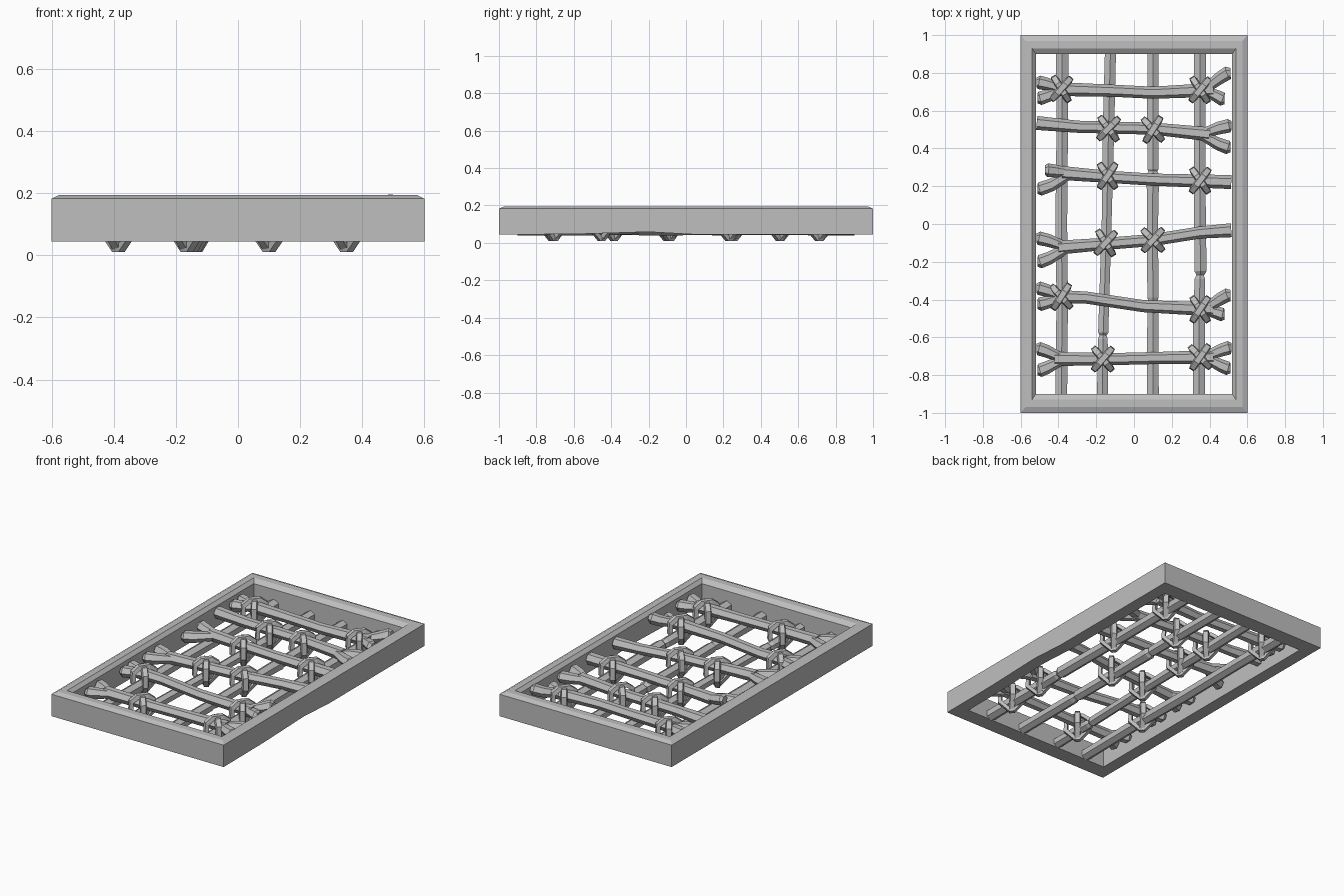
import bpy, bmesh, math, random
from mathutils import Vector

if "Cube" in bpy.data.objects:
    bpy.data.objects.remove(bpy.data.objects["Cube"])

random.seed(4)
grey = bpy.data.materials.new("weathered grey")
grey.diffuse_color = (0.52, 0.52, 0.52, 1)
grey.use_nodes = True
grey.node_tree.nodes["Principled BSDF"].inputs["Base Color"].default_value = grey.diffuse_color


def finish(bm, name):
    bmesh.ops.recalc_face_normals(bm, faces=bm.faces)
    mesh = bpy.data.meshes.new(name)
    bm.to_mesh(mesh)
    bm.free()
    mesh.materials.append(grey)
    obj = bpy.data.objects.new(name, mesh)
    bpy.context.collection.objects.link(obj)
    return obj


def bridge(bm, a, b):
    n = len(a)
    for i in range(n):
        bm.faces.new((a[i], a[(i + 1) % n], b[(i + 1) % n], b[i]))


def stick(name, pts, turn=0.0, sides=6):
    """Faceted branch through points (x, y, z, radius), capped at both ends."""
    bm = bmesh.new()
    rings = []
    for i, p in enumerate(pts):
        a, b = pts[max(i - 1, 0)], pts[min(i + 1, len(pts) - 1)]
        t = (Vector(b[:3]) - Vector(a[:3])).normalized()
        side = t.cross(Vector((0, 0, 1))).normalized()
        up = side.cross(t)
        ring = []
        for k in range(sides):
            ang = turn + math.tau * k / sides
            off = side * math.cos(ang) + up * math.sin(ang)
            ring.append(bm.verts.new(Vector(p[:3]) + off * p[3]))
        rings.append(ring)
    for a, b in zip(rings, rings[1:]):
        bridge(bm, a, b)
    bm.faces.new(rings[0])
    bm.faces.new(rings[-1])
    return finish(bm, name)


def knot(name, x, y):
    """Two crossing flat bands looped diagonally round both sticks."""
    bm = bmesh.new()
    loop = [(0.03, 0.178), (0.067, 0.15), (0.07, 0.085), (0.012, 0.026),
            (-0.012, 0.026), (-0.07, 0.085), (-0.067, 0.15), (-0.03, 0.178)]
    for sign in (1, -1):
        ang = sign * math.radians(52) + random.uniform(-0.12, 0.12)
        d = Vector((math.cos(ang), math.sin(ang), 0))
        w = Vector((-d.y, d.x, 0)) * 0.02
        lift = 0.004 * sign
        rings = []
        for s, z in loop:
            c = Vector((x, y, z + lift)) + d * s
            out = (d * s + Vector((0, 0, z - 0.1))).normalized()
            rings.append([bm.verts.new(c + w - out * 0.012),
                          bm.verts.new(c + w * 0.7 + out * 0.012),
                          bm.verts.new(c - w * 0.7 + out * 0.012),
                          bm.verts.new(c - w - out * 0.012)])
        for i, r in enumerate(rings):
            bridge(bm, r, rings[(i + 1) % len(rings)])
    return finish(bm, name)


# Frame: chamfered profile swept round a rectangle, right rail worn underneath
profile = [(0, 0, 0.045), (0, 0, 0.183), (0.025, 0.03, 0.195),
           (0.06, 0.07, 0.195), (0.08, 0.1, 0.175), (0.08, 0.1, 0.045)]
stations = [(-1, -1, 0), (1, -1, 0), (1, -0.6, 0.002), (1, -0.2, 0.014),
            (1, 0.05, 0), (1, 1, 0), (-1, 1, 0)]
bm = bmesh.new()
sections = []
for sx, sy, worn in stations:
    sec = []
    for ax, ay, z in profile:
        y = sy * (1 - ay) if abs(sy) == 1 else sy
        sec.append(bm.verts.new((sx * (0.6 - ax), y, z + (worn if z < 0.1 else 0))))
    sections.append(sec)
for i, sec in enumerate(sections):
    bridge(bm, sec, sections[(i + 1) % len(sections)])
finish(bm, "frame")

# Long sticks, lower layer, with pinched breaks
Z = 0.077
long_sticks = {
    "left": [[(-0.38, 0.9, 0.038), (-0.38, 0.5, 0.035), (-0.385, 0.0, 0.036),
              (-0.38, -0.4, 0.035), (-0.385, -0.9, 0.036)]],
    "mid_left": [[(-0.125, 0.9, 0.034), (-0.135, 0.5, 0.035), (-0.145, 0.0, 0.03),
                  (-0.163, -0.575, 0.031), (-0.164, -0.59, 0.02)],
                 [(-0.164, -0.585, 0.02), (-0.165, -0.61, 0.03), (-0.167, -0.9, 0.033)]],
    "mid_right": [[(0.1, 0.9, 0.034), (0.1, 0.5, 0.035), (0.1, 0.29, 0.033), (0.1, 0.275, 0.025)],
                  [(0.1, 0.285, 0.025), (0.1, 0.26, 0.038), (0.098, 0.0, 0.034),
                   (0.1, -0.39, 0.034), (0.1, -0.41, 0.027), (0.1, -0.44, 0.034),
                   (0.1, -0.9, 0.036)]],
    "right": [[(0.35, 0.9, 0.036), (0.347, 0.3, 0.035), (0.352, -0.25, 0.037), (0.351, -0.27, 0.023)],
              [(0.35, -0.265, 0.02), (0.349, -0.29, 0.032), (0.345, -0.5, 0.037), (0.345, -0.9, 0.037)]],
}
for name, pieces in long_sticks.items():
    for i, piece in enumerate(pieces):
        stick(f"long_stick_{name}_{i}", [(x, y, Z, r) for x, y, r in piece], math.pi / 6)

# Cross sticks, upper layer: middle run, then the forked tips at either end
H = 0.135
rows = [
    ([(-0.42, 0.715), (-0.1, 0.705), (0.1, 0.695), (0.42, 0.71)],
     [(-0.515, 0.75, H), (-0.51, 0.665, H), (0.51, 0.8, 0.165), (0.48, 0.66, H)]),
    ([(-0.515, 0.535), (-0.3, 0.515), (0.1, 0.505), (0.4, 0.475)],
     [(0.515, 0.52, H), (0.51, 0.405, H)]),
    ([(-0.38, 0.27), (-0.14, 0.25), (0.1, 0.235), (0.515, 0.222)],
     [(-0.47, 0.285, 0.16), (-0.51, 0.185, 0.12)]),
    ([(-0.4, -0.125), (-0.15, -0.105), (0.1, -0.085), (0.35, -0.045), (0.515, -0.033)],
     [(-0.515, -0.075, H), (-0.51, -0.2, H)]),
    ([(-0.42, -0.385), (-0.25, -0.39), (0.05, -0.435), (0.42, -0.452)],
     [(-0.515, -0.34, H), (-0.51, -0.425, H), (0.51, -0.375, 0.165), (0.48, -0.48, H)]),
    ([(-0.42, -0.715), (-0.1, -0.715), (0.1, -0.71), (0.42, -0.705)],
     [(-0.515, -0.66, H), (-0.51, -0.775, H), (0.515, -0.655, H), (0.51, -0.765, H)]),
]
for i, (run, tips) in enumerate(rows):
    last = len(run) - 1
    stick(f"cross_stick_{i}", [(x, y, H, 0.037 if k in (0, last) else 0.032)
                               for k, (x, y) in enumerate(run)])
    for j, (x, y, z) in enumerate(tips):
        bx, by = run[0] if x < 0 else run[-1]
        s = 1 if x > 0 else -1
        root = (bx - 0.05 * s, by, H, 0.024)
        bend = (bx + (x - bx) * 0.45, by + (y - by) * 0.75, H + (z - H) * 0.6, 0.034)
        tip = (x - 0.012 * s, y, z, 0.036)
        end = (x, y, z, 0.026)
        stick(f"cross_stick_{i}_fork_{j}", [root, bend, tip, end])

# Lashings at the tied crossings
crossings = [(-0.385, 0.715), (0.35, 0.71), (-0.135, 0.505), (0.1, 0.5),
             (-0.14, 0.255), (0.35, 0.23), (-0.15, -0.1), (0.1, -0.085),
             (-0.385, -0.385), (0.35, -0.452), (-0.165, -0.715), (0.35, -0.705)]
for i, (x, y) in enumerate(crossings):
    knot(f"lashing_{i}", x, y)
